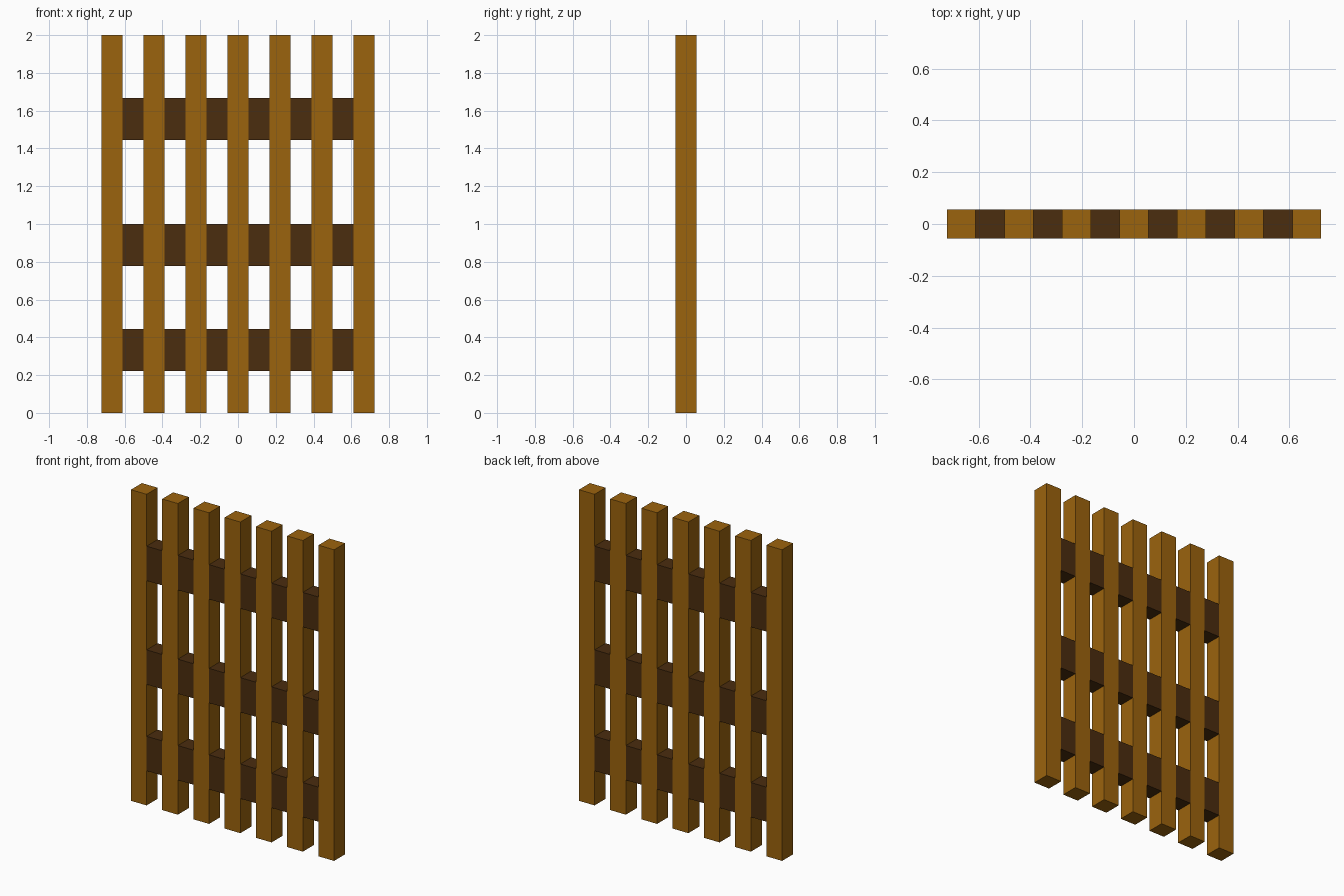
import bpy

cube = bpy.data.objects.get("Cube")
if cube:
    bpy.data.objects.remove(cube, do_unlink=True)

UNIT = 1 / 9      # slat width, gap and depth
SLATS = 7
HEIGHT = 2.0


def make_material(name, color):
    mat = bpy.data.materials.new(name)
    mat.use_nodes = True
    mat.diffuse_color = color
    mat.node_tree.nodes["Principled BSDF"].inputs["Base Color"].default_value = color
    return mat


def make_box(name, x, bottom, height, mat):
    bpy.ops.mesh.primitive_cube_add(size=1, location=(x, 0, bottom + height / 2))
    box = bpy.context.object
    box.name = name
    box.scale = (UNIT, UNIT, height)
    bpy.ops.object.transform_apply(location=False, rotation=False, scale=True)
    box.data.materials.append(mat)
    return box


light_wood = make_material("light_wood", (0.33, 0.125, 0.004, 1))
dark_wood = make_material("dark_wood", (0.07, 0.026, 0.0045, 1))

# Upright slats, evenly spaced about the centre
slat_x = [(i - (SLATS - 1) / 2) * 2 * UNIT for i in range(SLATS)]
for i, x in enumerate(slat_x):
    make_box(f"slat_{i + 1}", x, 0, HEIGHT, light_wood)

# Cross rails, flush with the slats and filling each gap
for rail, bottom in (("lower", 2), ("middle", 7), ("upper", 13)):
    for i, x in enumerate(slat_x[:-1]):
        make_box(f"{rail}_rail_{i + 1}", x + UNIT, bottom * UNIT, 2 * UNIT, dark_wood)
